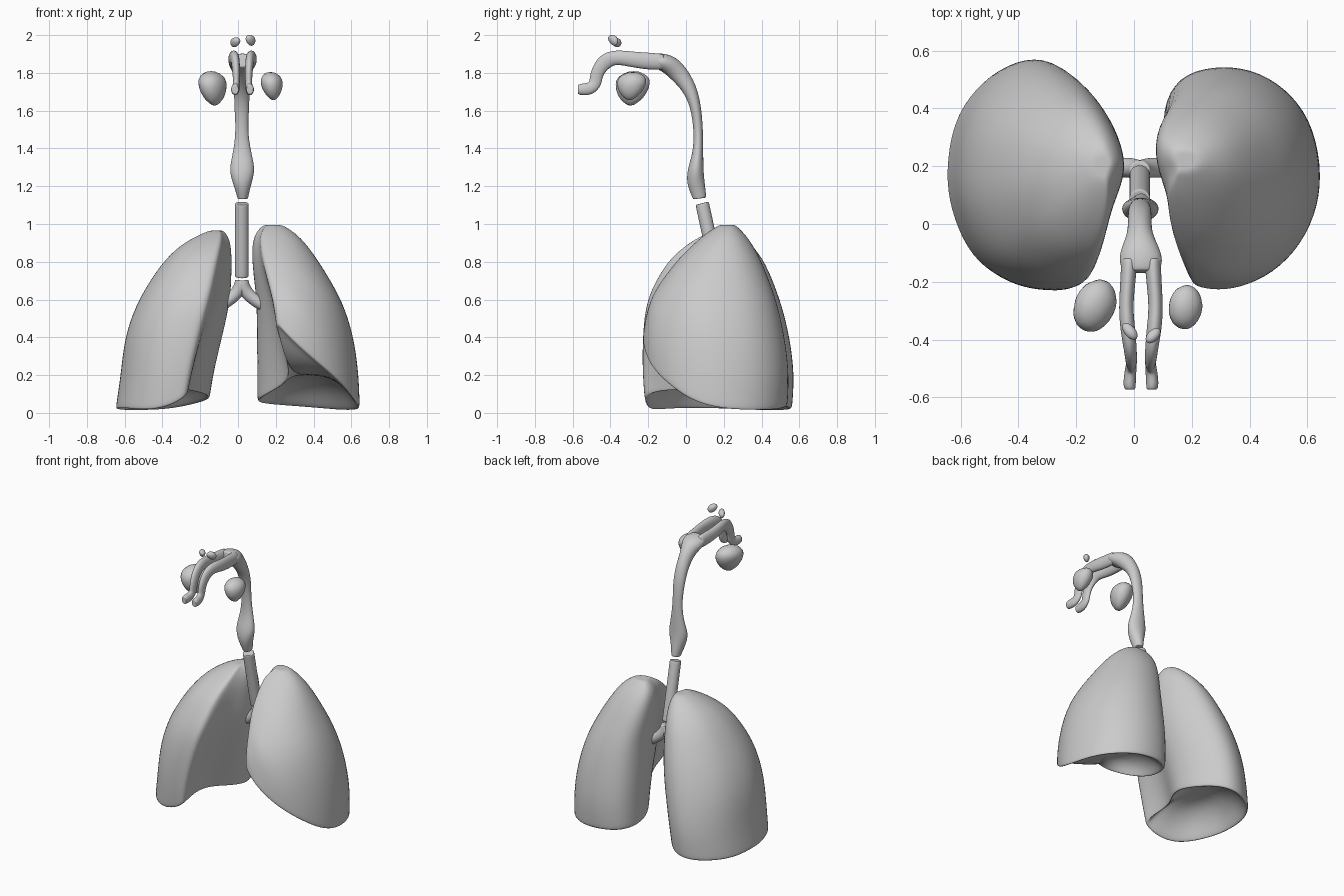
import bpy, bmesh, math
from mathutils import Vector


def finish(name, bm, levels=2):
    bmesh.ops.recalc_face_normals(bm, faces=bm.faces)
    me = bpy.data.meshes.new(name)
    bm.to_mesh(me)
    bm.free()
    for p in me.polygons:
        p.use_smooth = True
    ob = bpy.data.objects.new(name, me)
    bpy.context.collection.objects.link(ob)
    m = ob.modifiers.new("smooth", 'SUBSURF')
    m.levels = m.render_levels = levels
    return ob


def loft(name, rings):
    bm = bmesh.new()
    vs = [[bm.verts.new(c) for c in r] for r in rings]
    n = len(rings[0])
    for a, b in zip(vs, vs[1:]):
        for i in range(n):
            j = (i + 1) % n
            bm.faces.new((a[i], a[j], b[j], b[i]))
    bm.faces.new(vs[0])
    bm.faces.new(vs[-1])
    return finish(name, bm)


def tube(name, pts, side=(1, 0, 0), n=12):
    """Elliptical sections (x, y, z, half width, half depth) swept on a path."""
    side = Vector(side)
    P = [Vector(p[:3]) for p in pts]
    rings = []
    for k, p in enumerate(pts):
        t = P[min(k + 1, len(P) - 1)] - P[max(k - 1, 0)]
        nor = t.cross(side).normalized()
        ring = [P[k] + 1.05 * (side * p[3] * math.cos(a) + nor * p[4] * math.sin(a))
                for a in [2 * math.pi * i / n for i in range(n)]]
        if k == 0:
            rings.append([P[k] + (c - P[k]) * 0.8 for c in ring])
        rings.append(ring)
    rings.append([P[-1] + (c - P[-1]) * 0.8 for c in rings[-1]])
    return loft(name, rings)


def lung(name, sx, outline, bounds, dome, dent):
    """outline: (u, v, base height); bounds: (z, inner x, outer x, front y, back y)"""
    top = bounds[-1][0]

    def place(u, v, z):
        for lo, hi in zip(bounds, bounds[1:]):
            if z <= hi[0]:
                break
        f = min(1, max(0, (z - lo[0]) / (hi[0] - lo[0])))
        b = [p + (q - p) * f for p, q in zip(lo, hi)]
        # heart hollow on the inner side, fading upwards
        if u < 0.3:
            u += dent * math.exp(-((v - .28) / .2) ** 2) * max(0, 1 - z / .8)
        u, v = 0.5 + (u - 0.5) * 1.03, 0.5 + (v - 0.5) * 1.03
        return Vector((sx * (b[1] + (b[2] - b[1]) * u), b[3] + (b[4] - b[3]) * v, z))

    rim = [place(*o) for o in outline]
    mid = sum(rim, Vector()) / len(rim)
    rings = []
    # hollow underside, then the outer wall up to the apex
    for s, h in ((0.25, 1), (0.55, 0.85), (0.8, 0.45), (0.94, 0.04)):
        rings.append([Vector((mid.x + (c.x - mid.x) * s, mid.y + (c.y - mid.y) * s,
                              c.z + (dome - c.z) * h)) for c in rim])
    for t in (0, 0.05, 0.2, 0.4, 0.58, 0.72, 0.84, 0.93, 0.98, 1):
        rings.append([place(u, v, zb + (top - zb) * t) for u, v, zb in outline])
    last = rings[-1]
    c = sum(last, Vector()) / len(last)
    rings.append([c + (p - c) * 0.5 for p in last])
    return loft(name, rings)


# Lungs
lung("lung_left", 1,
     [(.16, .01, .50), (.28, 0, .42), (.45, 0, .34), (.66, .05, .24), (.84, .16, .15),
      (.96, .32, .06), (1, .5, .02), (.95, .72, .01), (.82, .87, .01), (.62, .97, .02),
      (.4, 1, .03), (.15, .97, .04), (.02, .85, .05), (.0, .65, .07),
      (.04, .48, .11), (.11, .32, .18), (.15, .15, .33)],
     [(0, .10, .645, -.20, .53), (.2, .10, .64, -.215, .545), (.4, .10, .615, -.22, .52),
      (.6, .10, .55, -.19, .475), (.8, .075, .43, -.05, .40), (.9, .075, .36, .05, .35),
      (.96, .09, .30, .12, .3), (.995, .14, .23, .18, .26)], .2, .33)
lung("lung_right", -1,
     [(.22, .0, .10), (.36, 0, .05), (.52, .01, .02), (.7, .06, .01), (.86, .16, .02),
      (.97, .34, .02), (1, .5, .02), (.95, .72, .01), (.8, .87, .01), (.6, .97, .01),
      (.38, 1, .02), (.2, .92, .04), (.06, .76, .06), (.0, .62, .08),
      (.01, .48, .10), (.1, .32, .12), (.17, .14, .12)],
     [(0, .15, .65, -.20, .56), (.2, .13, .62, -.22, .575), (.4, .08, .60, -.22, .55),
      (.6, .04, .53, -.20, .50), (.8, .035, .40, -.10, .42), (.9, .04, .29, .02, .34),
      (.945, .06, .2, .1, .29), (.965, .08, .15, .15, .25)], .2, .2)

# Windpipe and its two branches
tube("windpipe", [(.02, .085, 1.11, .036, .036), (.02, .09, 1.09, .036, .036),
                  (.02, .165, .74, .036, .036), (.02, .17, .72, .036, .036)])
for name, s in (("bronchus_right", -1), ("bronchus_left", 1)):
    tube(name, [(.02, .185, .70, .034, .036), (.02 + .005 * s, .187, .67, .034, .036),
                (.02 + .03 * s, .195, .63, .034, .034), (.02 + .07 * s, .195, .595, .034, .032),
                (.02 + .105 * s, .195, .575, .034, .032), (.02 + .12 * s, .195, .567, .032, .03)],
         side=(0, 1, 0))

# Larynx and throat
tube("throat", [(.025, .072, 1.135, .028, .034), (.025, .07, 1.15, .03, .037),
                (.022, .05, 1.22, .05, .048), (.022, .05, 1.29, .07, .042),
                (.022, .065, 1.38, .046, .026), (.02, .066, 1.5, .03, .024),
                (.02, .053, 1.62, .04, .028), (.02, .02, 1.72, .04, .038),
                (.02, -.04, 1.80, .042, .05), (.022, -.085, 1.842, .066, .052),
                (.024, -.13, 1.86, .077, .045), (.024, -.165, 1.866, .06, .036)])

# Paired nasal passages ending in the nostrils
for name, s in (("nasal_passage_right", -1), ("nasal_passage_left", 1)):
    tube(name, [(.024 + x * s, y, z, w, d) for x, y, z, w, d in (
        (.04, -.12, 1.858, .028, .042), (.045, -.2, 1.862, .026, .045),
        (.053, -.29, 1.872, .024, .04), (.045, -.37, 1.885, .026, .038),
        (.037, -.43, 1.865, .022, .044), (.033, -.475, 1.80, .020, .033),
        (.032, -.478, 1.745, .017, .034), (.036, -.505, 1.714, .02, .034),
        (.04, -.555, 1.712, .022, .031), (.038, -.572, 1.712, .018, .024))])


# Sinuses: rounded pebbles, narrower at the bottom
def pebble(name, loc, size, taper, lean):
    bm = bmesh.new()
    bmesh.ops.create_icosphere(bm, subdivisions=2, radius=1)
    for v in bm.verts:
        x, y, z = v.co
        k = 1 + taper * (z - .3)
        v.co = (loc[0] + size[0] * x * k + lean[0] * z + lean[1] * y,
                loc[1] + size[1] * y * k + lean[2] * z,
                loc[2] + size[2] * z)
    return finish(name, bm, 1)


pebble("cheek_sinus_right", (-.133, -.285, 1.718), (.083, .103, .098), .3, (-.01, .018, .01))
pebble("cheek_sinus_left", (.18, -.29, 1.73), (.066, .087, .08), .3, (-.008, .005, .01))
pebble("brow_sinus_right", (-.015, -.37, 1.962), (.026, .032, .028), .2, (.005, -.014, -.008))
pebble("brow_sinus_left", (.067, -.385, 1.972), (.026, .029, .031), .2, (-.005, .012, -.008))
